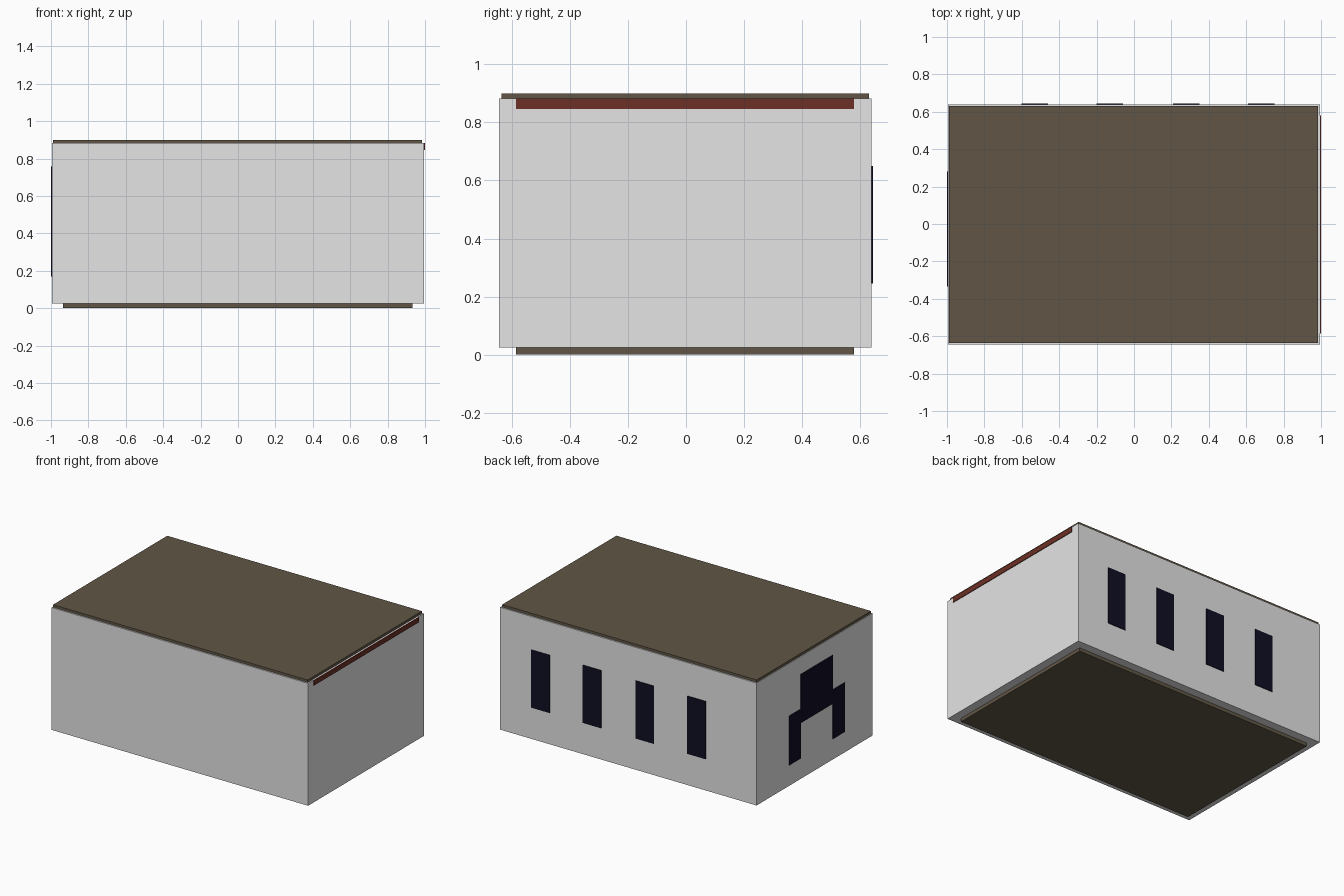
import bpy
import bmesh

if "Cube" in bpy.data.objects:
    bpy.data.objects.remove(bpy.data.objects["Cube"])


def material(name, rgb):
    m = bpy.data.materials.new(name)
    m.diffuse_color = (*rgb, 1)
    m.use_nodes = True
    m.node_tree.nodes["Principled BSDF"].inputs["Base Color"].default_value = m.diffuse_color
    return m


wall_white = material("wall white", (0.78, 0.78, 0.78))
slab_brown = material("slab brown", (0.120, 0.094, 0.062))
trim_red = material("trim red", (0.15, 0.030, 0.019))
glass_navy = material("glass navy", (0.005, 0.0044, 0.0165))


def box(name, x, y, z, mat):
    """Box spanning the given (low, high) ranges."""
    bm = bmesh.new()
    bmesh.ops.create_cube(bm, size=1)
    for v in bm.verts:
        v.co = [r[0] if c < 0 else r[1] for c, r in zip(v.co, (x, y, z))]
    mesh = bpy.data.meshes.new(name)
    bm.to_mesh(mesh)
    bm.free()
    mesh.materials.append(mat)
    obj = bpy.data.objects.new(name, mesh)
    bpy.context.collection.objects.link(obj)
    return obj


# Main building, foundation and roof
box("walls", (-0.995, 0.995), (-0.644, 0.639), (0.024, 0.882), wall_white)
box("foundation", (-0.936, 0.934), (-0.586, 0.579), (0, 0.024), slab_brown)
box("roof", (-0.99, 0.985), (-0.635, 0.63), (0.882, 0.9), slab_brown)

# Red trim strip under the roof on the right wall
box("trim_strip", (0.992, 1.0), (-0.586, 0.579), (0.846, 0.882), trim_red)

# Four tall windows on the back wall
for i, x in enumerate((-0.53, -0.13, 0.28, 0.68)):
    box(f"back_window_{i + 1}", (x - 0.071, x + 0.071), (0.636, 0.644),
        (0.245, 0.65), glass_navy)

# Stepped dark panels on the left wall: one high centre, two low sides
box("left_panel_centre", (-1.0, -0.992), (-0.203, 0.152), (0.418, 0.758), glass_navy)
for name, y in (("left_panel_back", (0.152, 0.282)), ("left_panel_front", (-0.333, -0.203))):
    box(name, (-1.0, -0.992), y, (0.17, 0.515), glass_navy)
